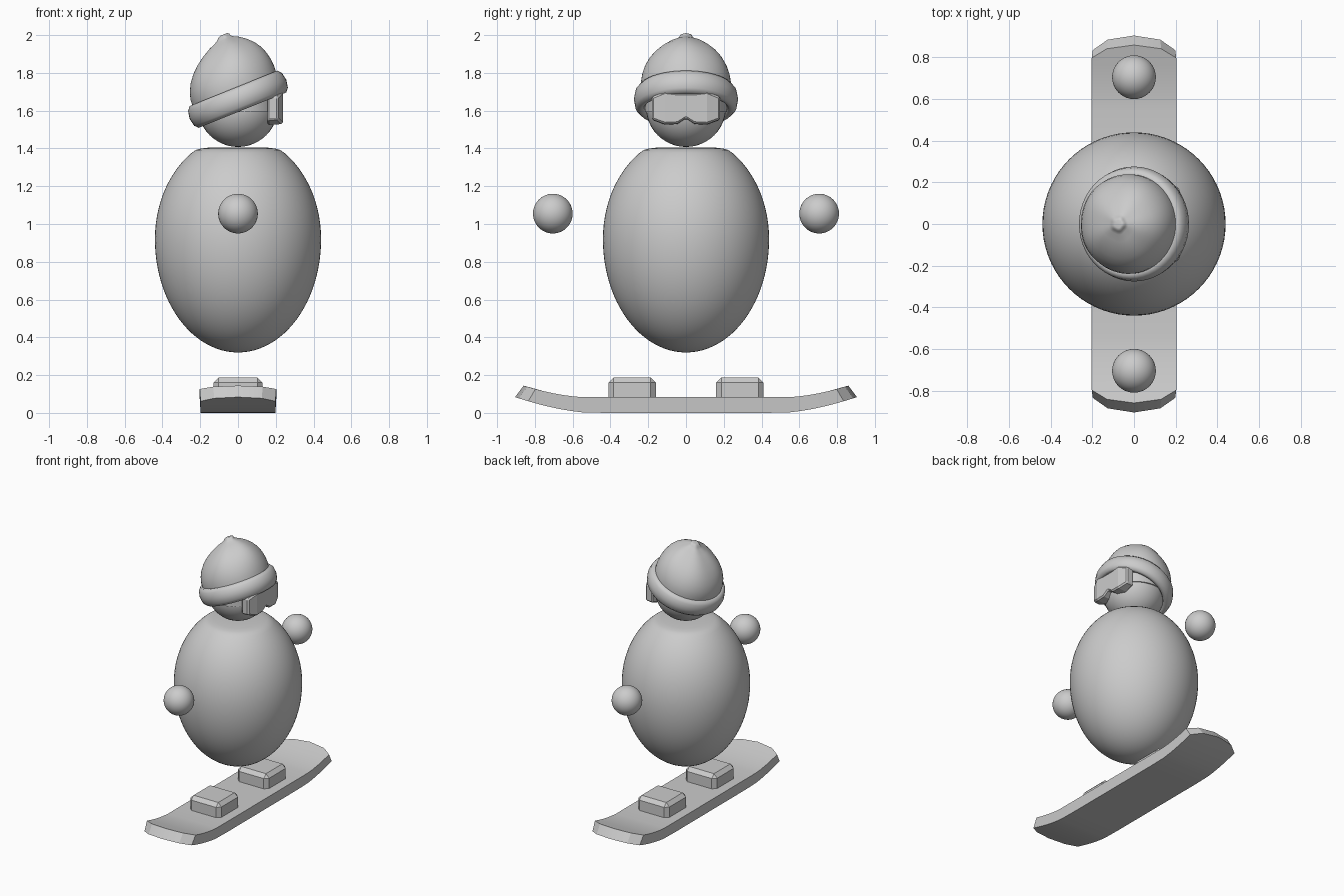
import bpy, bmesh, math
from mathutils import Matrix

if "Cube" in bpy.data.objects:
    bpy.data.objects.remove(bpy.data.objects["Cube"])

TAU = math.tau


def make(name, verts, faces, smooth=True, angle=40):
    me = bpy.data.meshes.new(name)
    me.from_pydata(verts, [], faces)
    bm = bmesh.new()
    bm.from_mesh(me)
    bmesh.ops.remove_doubles(bm, verts=bm.verts, dist=1e-5)
    bmesh.ops.recalc_face_normals(bm, faces=bm.faces)
    bm.to_mesh(me)
    bm.free()
    ob = bpy.data.objects.new(name, me)
    bpy.context.collection.objects.link(ob)
    if smooth:
        bpy.ops.object.select_all(action='DESELECT')
        ob.select_set(True)
        bpy.context.view_layer.objects.active = ob
        bpy.ops.object.shade_smooth_by_angle(angle=math.radians(angle))
    return ob


def grid_faces(rows, cols, close_rows=False):
    last = rows if close_rows else rows - 1
    return [(i * cols + j, i * cols + (j + 1) % cols,
             (i + 1) % rows * cols + (j + 1) % cols, (i + 1) % rows * cols + j)
            for i in range(last) for j in range(cols)]


def revolve(name, profile, seg=64, closed=False, warp=None, angle=40):
    verts = []
    for r, z in profile:
        for j in range(seg):
            a = TAU * j / seg
            verts.append(warp(r, a, z) if warp else (r * math.cos(a), r * math.sin(a), z))
    return make(name, verts, grid_faces(len(profile), seg, closed), angle=angle)


def bevel(ob, width):
    m = ob.modifiers.new("Bevel", 'BEVEL')
    m.width, m.segments = width, 1
    m.limit_method, m.angle_limit = 'ANGLE', math.radians(40)


def ball(name, loc, r):
    n = 24
    prof = [(r * math.sin(math.pi * i / n), -r * math.cos(math.pi * i / n)) for i in range(n + 1)]
    ob = revolve(name, prof, 40)
    ob.location = loc


# Egg-shaped body with a flattened neck
body = []
for i in range(25):
    a = math.pi / 2 * i / 24
    body.append((0.44 * math.sin(a), 0.92 - 0.6 * math.cos(a)))
for i in range(1, 14):
    a = math.radians(56) * i / 13
    body.append((0.44 * math.cos(a), 0.92 + 0.55 * math.sin(a)))
body += [(0.225, 1.391), (0.20, 1.399), (0.16, 1.404), (0.08, 1.406), (0, 1.406)]
revolve("body", body, 72)

# Head and hands
ball("head", (0, 0, 1.62), 0.212)
for side, label in ((-1, "left"), (1, "right")):
    ball(label + "_hand", (0, side * 0.705, 1.055), 0.105)

# Tilted hat: rolled brim plus a slouched, slightly creased crown
tilt = Matrix.Translation((0, 0, 1.66)) @ Matrix.Rotation(math.radians(-22), 4, 'Y')
brim_prof = [(0.215, -0.045), (0.228, -0.062), (0.25, -0.062), (0.268, -0.042), (0.276, 0),
             (0.268, 0.042), (0.25, 0.063), (0.228, 0.063), (0.215, 0.045)]
brim = revolve("hat_brim", brim_prof, 48, closed=True, angle=60)
brim.matrix_world = tilt


def slouch(r, a, z):
    k = max(0, z / 0.34) ** 2
    r *= 1 + 0.045 * k * math.cos(5 * a + 0.6)
    return (r * math.cos(a) + 0.055 * k, r * math.sin(a), z)


crown_prof = [(0.225, -0.03), (0.238, 0.03), (0.239, 0.09), (0.232, 0.13), (0.218, 0.17),
              (0.195, 0.21), (0.165, 0.245), (0.127, 0.277), (0.085, 0.304), (0.05, 0.32),
              (0.036, 0.330), (0.03, 0.342), (0.018, 0.347), (0, 0.345)]
crown = revolve("hat_crown", crown_prof, 60, warp=slouch, angle=60)
crown.matrix_world = tilt

# Goggles: faceted lens block with a nose notch, from columns across the face
half = [(0.18, 1.68, 1.55, 0.212), (0.11, 1.708, 1.525, 0.237),
        (0.045, 1.70, 1.528, 0.237), (0, 1.70, 1.557, 0.237)]
cols = [(-y, t, b, x) for y, t, b, x in half] + half[-2::-1]
verts = []
for y, t, b, x in cols:
    back = 0.155
    verts += [(x, y, t - 0.008), (x, y, b + 0.004), (back, y, b), (back, y, t)]
n = len(verts)
faces = grid_faces(len(cols), 4) + [(0, 1, 2, 3), (n - 4, n - 3, n - 2, n - 1)]
bevel(make("goggles", verts, faces, smooth=False), 0.009)
revolve("goggle_strap", [(0.205, 1.592), (0.218, 1.592), (0.218, 1.66), (0.205, 1.66)],
        48, closed=True)

# Board: lofted cross-sections with upturned, rounded ends
stations = [0, 0.42, 0.55, 0.61, 0.67, 0.73, 0.79, 0.905]
stations = [-s for s in stations[:0:-1]] + stations
tip = {-0.203: 0.835, -0.13: 0.885, 0: 0.905, 0.13: 0.885, 0.203: 0.835}


def board_point(x, s, top):
    y = math.copysign(min(abs(s), tip[x]), s)
    t = max(0, (abs(y) - 0.5) / 0.4)
    z = 0.082 * t ** 1.6
    if top:
        return (x, y - math.copysign(0.045 * t, y), z + 0.083 - 0.022 * t)
    return (x * 0.975, y, z)


xs = list(tip)
ring = len(xs) * 2
verts = []
for s in stations:
    verts += [board_point(x, s, False) for x in xs]
    verts += [board_point(x, s, True) for x in reversed(xs)]
faces = grid_faces(len(stations), ring)
for o in (0, (len(stations) - 1) * ring):
    faces += [(o + i, o + i + 1, o + ring - 2 - i, o + ring - 1 - i) for i in range(4)]
make("board", verts, faces, angle=25)

# Chamfered foot blocks
for side, label in ((-1, "left"), (1, "right")):
    bpy.ops.mesh.primitive_cube_add(size=1, location=(0, side * 0.285, 0.12))
    block = bpy.context.object
    block.name = label + "_foot_block"
    for v in block.data.vertices:
        v.co.x *= 0.26
        v.co.y *= 0.25
        v.co.z *= 0.135
    bevel(block, 0.027)
